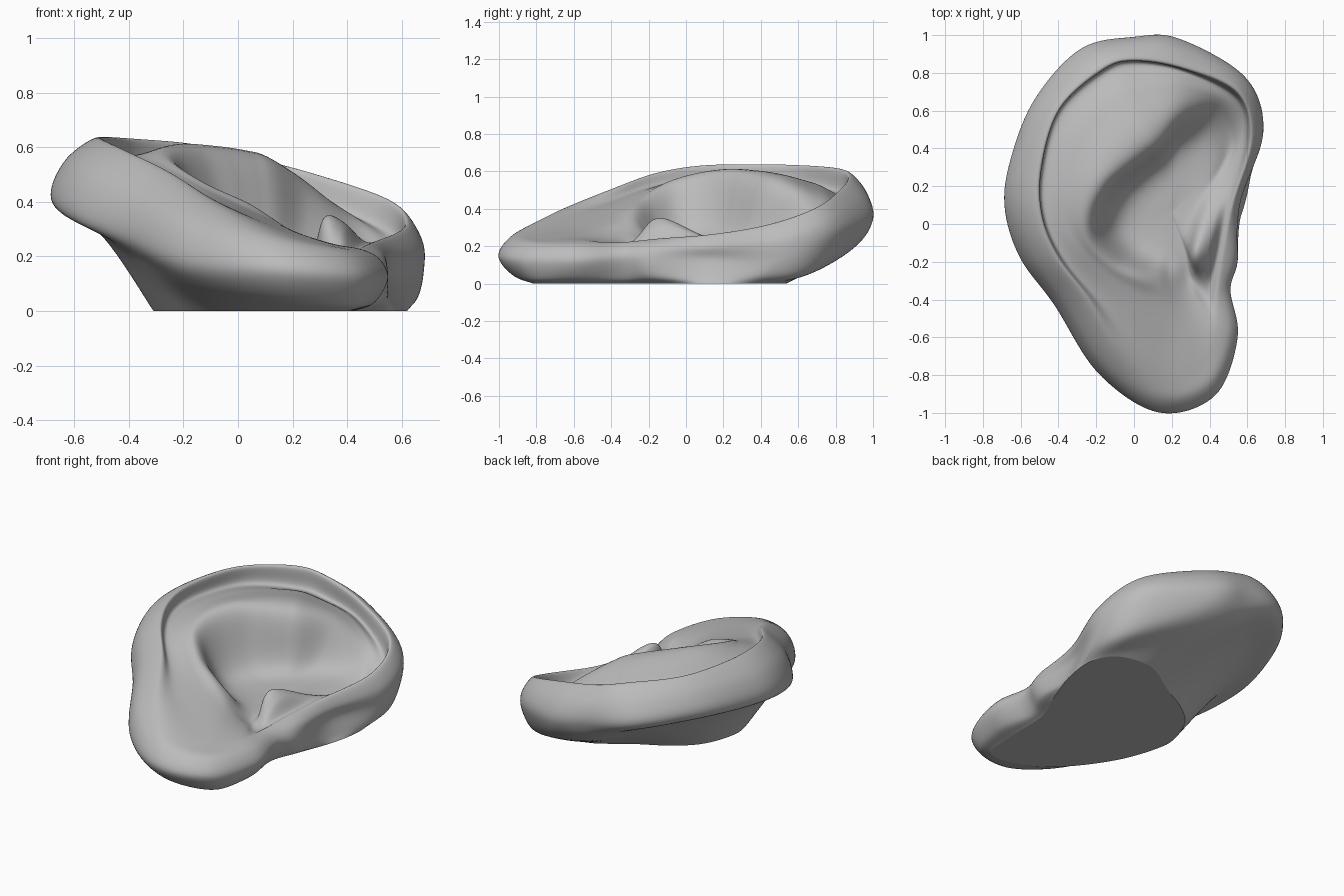
import bpy
import bmesh
from mathutils import Vector

old = bpy.data.objects.get("Cube")
if old:
    bpy.data.objects.remove(old, do_unlink=True)

STEPS_AROUND = 12
STEPS_ACROSS = 10


def ring(*points):
    return [Vector(p) for p in points]


def spline(a, b, c, d, t):
    """Point on the smooth curve between b and c."""
    return 0.5 * (2 * b + (c - a) * t + (2 * a - 5 * b + 4 * c - d) * t ** 2
                  + (3 * b - a - 3 * c + d) * t ** 3)


def smooth_closed(points, steps):
    count = len(points)
    return [spline(points[i - 1], points[i], points[(i + 1) % count],
                   points[(i + 2) % count], s / steps)
            for i in range(count) for s in range(steps)]


def smooth_open(points, steps):
    padded = [points[0] * 2 - points[1]] + points + [points[-1] * 2 - points[-2]]
    result = []
    for i in range(len(points) - 1):
        result += [spline(*padded[i:i + 4], s / steps) for s in range(steps)]
    return result + [points[-1].copy()]


# Contours run from the top of the ear, down the outer side, round the lobe
# and back up past the tragus.

# Flat cut where the ear meets the head
footprint = ring(
    (.29, .52, 0), (.08, .39, 0), (-.1, .29, 0), (-.23, .17, 0), (-.3, 0, 0),
    (-.3, -.14, 0), (-.21, -.39, 0), (-.03, -.64, 0), (.17, -.78, 0),
    (.38, -.8, 0), (.42, -.6, 0), (.43, -.3, 0), (.51, -.1, 0),
    (.59, .12, 0), (.62, .33, 0), (.57, .47, 0), (.45, .53, 0))

# Lip under the helix, overhanging the stem
underside = ring(
    (.05, .88, .22), (-.15, .76, .28), (-.35, .53, .31), (-.48, .27, .31),
    (-.51, .03, .29), (-.46, -.18, .25), (-.34, -.42, .17), (-.15, -.73, .09),
    (.14, -.92, .05), (.42, -.85, .03), (.5, -.6, .03), (.47, -.34, .03),
    (.54, -.17, .04), (.57, .11, .04), (.66, .43, .05), (.59, .66, .06),
    (.3, .86, .16))

# Widest outline
outline = ring(
    (0, .985, .36), (-.28, .92, .4), (-.52, .65, .42), (-.65, .33, .41),
    (-.68, .08, .39), (-.6, -.18, .34), (-.42, -.43, .28), (-.19, -.79, .18),
    (.13, -1, .15), (.43, -.91, .13), (.55, -.6, .12), (.51, -.35, .13),
    (.55, -.19, .13), (.55, .12, .13), (.68, .48, .13), (.59, .77, .23),
    (.24, .98, .32))

# Crest of the helix, blending into the top of the lobe
helix_crest = ring(
    (0, .87, .575), (-.17, .82, .615), (-.4, .61, .635), (-.5, .3, .64),
    (-.5, .05, .63), (-.42, -.17, .59), (-.26, -.39, .51), (-.08, -.68, .39),
    (.15, -.83, .29), (.35, -.77, .24), (.44, -.57, .23), (.44, -.37, .22),
    (.48, -.15, .24), (.53, .12, .26), (.62, .45, .32), (.55, .7, .41),
    (.26, .83, .51))

# Groove tucked inside the helix
groove = ring(
    (0, .85, .45), (-.16, .8, .49), (-.39, .59, .53), (-.48, .27, .55),
    (-.47, .03, .55), (-.37, -.18, .52), (-.2, -.38, .45), (-.03, -.55, .38),
    (.17, -.62, .3), (.3, -.6, .26), (.38, -.48, .23), (.4, -.36, .2),
    (.44, -.14, .24), (.5, .14, .25), (.59, .45, .23), (.54, .67, .3),
    (.26, .81, .41))

# Broad plateau between the two ridges
plateau = ring(
    (.03, .7, .52), (-.1, .64, .55), (-.28, .45, .57), (-.36, .22, .575),
    (-.36, .02, .56), (-.28, -.13, .53), (-.13, -.28, .45), (.02, -.37, .38),
    (.15, -.41, .32), (.24, -.42, .27), (.32, -.38, .22), (.36, -.32, .2),
    (.39, -.14, .32), (.46, .15, .24), (.55, .43, .2), (.48, .64, .3),
    (.26, .72, .45))

# Inner ridge, ending in the tragus bump
inner_ridge = ring(
    (.13, .45, .55), (.05, .39, .575), (-.05, .31, .59), (-.15, .21, .595),
    (-.22, .06, .57), (-.21, -.08, .52), (-.1, -.2, .45), (.04, -.27, .39),
    (.13, -.29, .33), (.2, -.31, .27), (.28, -.29, .2), (.31, -.25, .22),
    (.32, -.14, .35), (.4, .14, .23), (.5, .4, .18), (.42, .58, .28),
    (.26, .57, .45))

# Rounded shoulder of the rim, pushed outward from its chord
shoulder = []
for wide, crest in zip(outline, helix_crest):
    chord = crest - wide
    inward = chord.xy.normalized()
    push = Vector((-inward.x * chord.z, -inward.y * chord.z, chord.xy.length))
    shoulder.append(wide.lerp(crest, .5) + push * .18)

# Steep wall of the bowl
bowl_floor = Vector((.2, .06, .21))
bowl_wall = []
for ridge in inner_ridge:
    point = ridge.lerp(bowl_floor, .34)
    point.z = ridge.z + (bowl_floor.z - ridge.z) * .85
    bowl_wall.append(point)

contours = [smooth_closed(c, STEPS_AROUND) for c in (
    footprint, underside, outline, shoulder, helix_crest, groove, plateau,
    inner_ridge, bowl_wall, [bowl_floor] * len(footprint))]

# Skin the contours into one surface
bm = bmesh.new()
columns = []
for profile in zip(*contours):
    path = smooth_open(list(profile), STEPS_ACROSS)
    for p in path:
        p.z = max(p.z, 0)
    columns.append([bm.verts.new(p) for p in path[:-1]])
centre = bm.verts.new(bowl_floor)
for i, here in enumerate(columns):
    there = columns[(i + 1) % len(columns)]
    for a, b, c, d in zip(here, there, there[1:], here[1:]):
        bm.faces.new((a, b, c, d))
    bm.faces.new((here[-1], there[-1], centre))
base = bm.faces.new([column[0] for column in columns])

# Relax the skin, keeping the flat cut in place
free = [v for column in columns for v in column[2:]] + [centre]
for _ in range(4):
    bmesh.ops.smooth_vert(bm, verts=free, factor=.5,
                          use_axis_x=True, use_axis_y=True, use_axis_z=True)
bmesh.ops.recalc_face_normals(bm, faces=bm.faces)

# Smooth skin with a crisp edge round the flat cut
for face in bm.faces:
    face.smooth = face is not base
for edge in base.edges:
    edge.smooth = False

mesh = bpy.data.meshes.new("ear")
bm.to_mesh(mesh)
bm.free()
ear = bpy.data.objects.new("ear", mesh)
bpy.context.collection.objects.link(ear)

# Plain grey clay
clay = bpy.data.materials.new("grey_clay")
clay.use_nodes = True
grey = (.5, .5, .5, 1)
clay.diffuse_color = grey
clay.node_tree.nodes["Principled BSDF"].inputs["Base Color"].default_value = grey
mesh.materials.append(clay)
